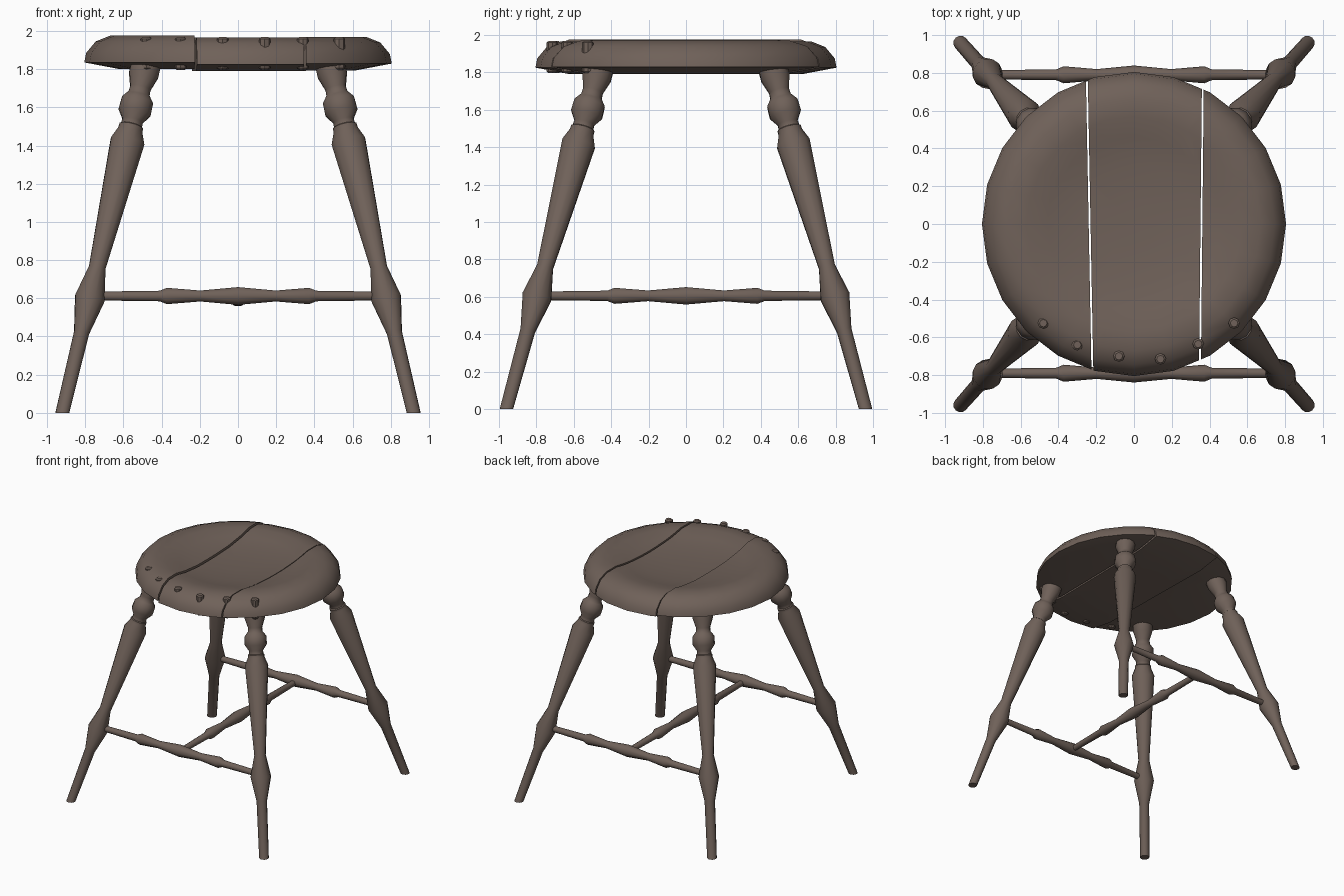
import bpy, bmesh, math
from mathutils import Vector

if "Cube" in bpy.data.objects:
    bpy.data.objects.remove(bpy.data.objects["Cube"])

wood = bpy.data.materials.new("dark_wood")
wood.use_nodes = True
wood.diffuse_color = (0.16, 0.12, 0.10, 1)
wood.node_tree.nodes["Principled BSDF"].inputs["Base Color"].default_value = wood.diffuse_color


def finish(name, bm, angle=45):
    """Turn a bmesh into a smooth-shaded wooden part."""
    bmesh.ops.recalc_face_normals(bm, faces=bm.faces)
    mesh = bpy.data.meshes.new(name)
    bm.to_mesh(mesh)
    bm.free()
    mesh.materials.append(wood)
    obj = bpy.data.objects.new(name, mesh)
    bpy.context.collection.objects.link(obj)
    bpy.ops.object.select_all(action='DESELECT')
    obj.select_set(True)
    bpy.context.view_layer.objects.active = obj
    bpy.ops.object.shade_smooth_by_angle(angle=math.radians(angle))
    return obj


def lathe(profile, start, end, sides):
    """Turned solid: profile is (distance along the axis 0..1, radius)."""
    bm = bmesh.new()
    start, end = Vector(start), Vector(end)
    turn = (end - start).to_track_quat('Z', 'Y')
    rings = []
    for t, r in profile:
        centre = start.lerp(end, t)
        angles = [2 * math.pi * i / sides for i in range(sides)]
        rings.append([bm.verts.new(centre + turn @ Vector((r * math.cos(a), r * math.sin(a), 0)))
                      for a in angles])
    for low, high in zip(rings, rings[1:]):
        for i in range(sides):
            j = (i + 1) % sides
            bm.faces.new((low[i], low[j], high[j], high[i]))
    bm.faces.new(rings[0][::-1])
    bm.faces.new(rings[-1])
    return bm


# Seat: a dished disc sawn into three planks
SEAT = [(1.79, 0.30), (1.79, 0.62), (1.825, 0.805), (1.875, 0.795), (1.935, 0.745),
        (1.965, 0.67), (1.965, 0.57), (1.94, 0.46), (1.92, 0.32), (1.91, 0.12)]
LEFT_CUT = (-0.235, -0.019)     # x at the middle, change of x along y
RIGHT_CUT = (0.357, 0.010)
GAP = 0.005


def plank(name, low_cut, high_cut, lift):
    bm = lathe([(z, r) for z, r in SEAT], (0, 0, 0), (0, 0, 1), 24)
    for cut, side in ((low_cut, -1), (high_cut, 1)):
        if cut is None:
            continue
        normal = Vector((side, -side * cut[1], 0)).normalized()
        res = bmesh.ops.bisect_plane(bm, geom=bm.verts[:] + bm.edges[:] + bm.faces[:],
                                     plane_co=(cut[0] - side * GAP, 0, 0),
                                     plane_no=normal, clear_outer=True)
        edges = [e for e in res["geom_cut"] if isinstance(e, bmesh.types.BMEdge)]
        bmesh.ops.holes_fill(bm, edges=edges, sides=0)
    bmesh.ops.translate(bm, verts=bm.verts, vec=(0, 0, lift))
    finish(name, bm)


plank("seat_plank_right", None, LEFT_CUT, 0.010)
plank("seat_plank_middle", LEFT_CUT, RIGHT_CUT, 0.0)
plank("seat_plank_left", RIGHT_CUT, None, 0.004)

# Pegs through the front rim of the seat
PEGS = [(-0.48, -0.525), (-0.30, -0.64), (-0.08, -0.70),
        (0.14, -0.715), (0.34, -0.635), (0.53, -0.525)]
for n, (x, y) in enumerate(PEGS, 1):
    bm = lathe([(0, 0.022), (0.06, 0.03), (0.95, 0.03), (1, 0.02)],
               (x, y, 1.795), (x, y, 1.967), 8)
    finish(f"seat_peg_{n}", bm, 30)

# Splayed turned legs, profile given as (height, radius)
LEG_TOP = 1.83
LEG = [(0, 0.038), (0.42, 0.041), (0.60, 0.081), (0.76, 0.045), (1.42, 0.092),
       (1.48, 0.066), (1.50, 0.066), (1.505, 0.058), (1.53, 0.056), (1.575, 0.088),
       (1.635, 0.086), (1.66, 0.066), (1.67, 0.058), (1.70, 0.056), (1.77, 0.080),
       (1.83, 0.080)]
for sx, x_name in ((1, "left"), (-1, "right")):
    for sy, y_name in ((-1, "front"), (1, "back")):
        bm = lathe([(z / LEG_TOP, r) for z, r in LEG],
                   (sx * 0.92, sy * 0.96, 0), (sx * 0.48, sy * 0.462, LEG_TOP), 12)
        # Trim the foot level with the floor
        for v in bm.verts:
            if v.co.z < 0.1:
                v.co.z = 0
        finish(f"{y_name}_{x_name}_leg", bm)

# Stretchers with three swellings
HALF = [(0.0, 0.024), (0.06, 0.026), (0.245, 0.030), (0.26, 0.044), (0.36, 0.028)]
HALF = [(0.0, 0.024), (0.23, 0.029), (0.255, 0.045), (0.37, 0.030)]
BAR = HALF + [(0.5, 0.049)] + [(1 - t, r) for t, r in reversed(HALF)]
for name, a, b in (("front_stretcher", (-0.76, -0.79, 0.612), (0.76, -0.79, 0.612)),
                   ("back_stretcher", (-0.76, 0.79, 0.612), (0.76, 0.79, 0.612)),
                   ("middle_stretcher", (0, -0.78, 0.605), (0, 0.78, 0.605))):
    finish(name, lathe(BAR, a, b, 10))
